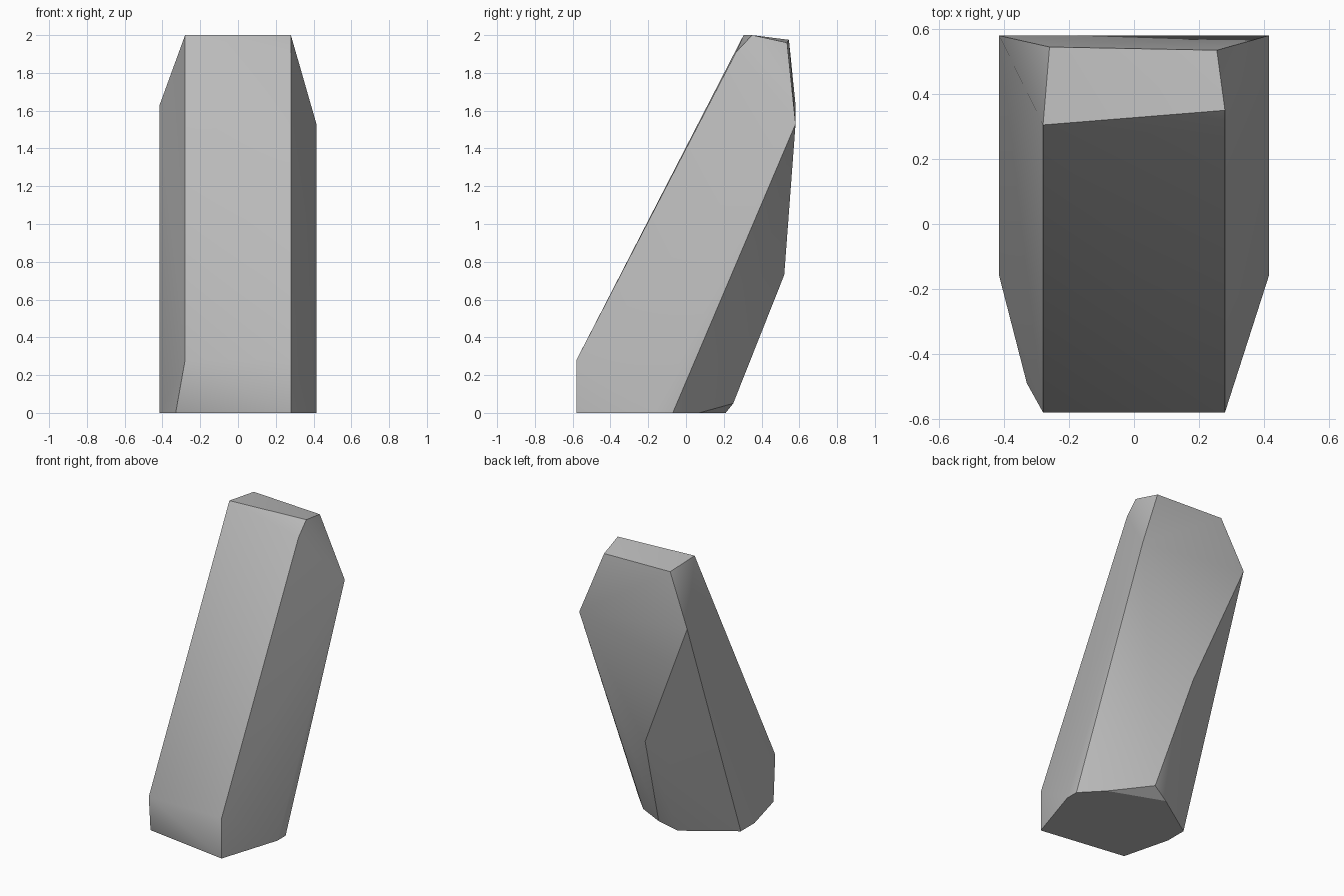
import bpy
import bmesh
import math

# Remove the default object
default = bpy.data.objects.get("Cube")
if default:
    bpy.data.objects.remove(default, do_unlink=True)

# Stone colour
stone = bpy.data.materials.new("stone_grey")
stone.use_nodes = True
colour = (0.5, 0.5, 0.5, 1.0)
stone.diffuse_color = colour
stone.node_tree.nodes["Principled BSDF"].inputs["Base Color"].default_value = colour

HALF_FRONT = 0.28    # half width of the sloping front face
HALF_WIDTH = 0.415   # half width of the whole rock
FRONT_Y = -0.58
BACK_Y = 0.58

# Corners of each facet group of the leaning rock
foot = [
    (HALF_FRONT, FRONT_Y, 0), (-0.33, -0.49, 0),
    (HALF_WIDTH, -0.16, 0), (-HALF_WIDTH, -0.16, 0),
    (HALF_WIDTH, -0.07, 0), (-HALF_WIDTH, -0.01, 0),
    (HALF_FRONT, 0.07, 0), (-0.085, 0.21, 0), (0.035, 0.25, 0.05),
]
front_slope = [
    (-HALF_FRONT, FRONT_Y, 0.28), (HALF_FRONT, FRONT_Y, 0.28),
    (HALF_FRONT, 0.265, 1.91),
]
back_bulge = [
    (-0.05, 0.52, 0.73),
    (HALF_WIDTH, BACK_Y, 1.53), (-HALF_WIDTH, BACK_Y, 1.63),
]
crown = [
    (-HALF_FRONT, 0.305, 2), (HALF_FRONT, 0.35, 2),
    (0.255, 0.535, 1.96), (-0.26, 0.545, 1.975),
]


def build_rock(name, corners, material):
    """Wrap the corners in a faceted convex shell."""
    bm = bmesh.new()
    for corner in corners:
        bm.verts.new(corner)
    hull = bmesh.ops.convex_hull(bm, input=bm.verts[:])
    spare = [v for v in hull["geom_interior"] if isinstance(v, bmesh.types.BMVert)]
    bmesh.ops.delete(bm, geom=spare, context="VERTS")
    bmesh.ops.dissolve_limit(bm, angle_limit=math.radians(1),
                             verts=bm.verts[:], edges=bm.edges[:])
    bmesh.ops.recalc_face_normals(bm, faces=bm.faces[:])
    mesh = bpy.data.meshes.new(name)
    bm.to_mesh(mesh)
    bm.free()
    mesh.materials.append(material)
    rock = bpy.data.objects.new(name, mesh)
    bpy.context.collection.objects.link(rock)
    return rock


# Leaning rock with soft facets and crisp main edges
rock = build_rock("leaning_rock", foot + front_slope + back_bulge + crown, stone)
bpy.ops.object.select_all(action="DESELECT")
rock.select_set(True)
bpy.context.view_layer.objects.active = rock
bpy.ops.object.shade_smooth_by_angle(angle=math.radians(30))
